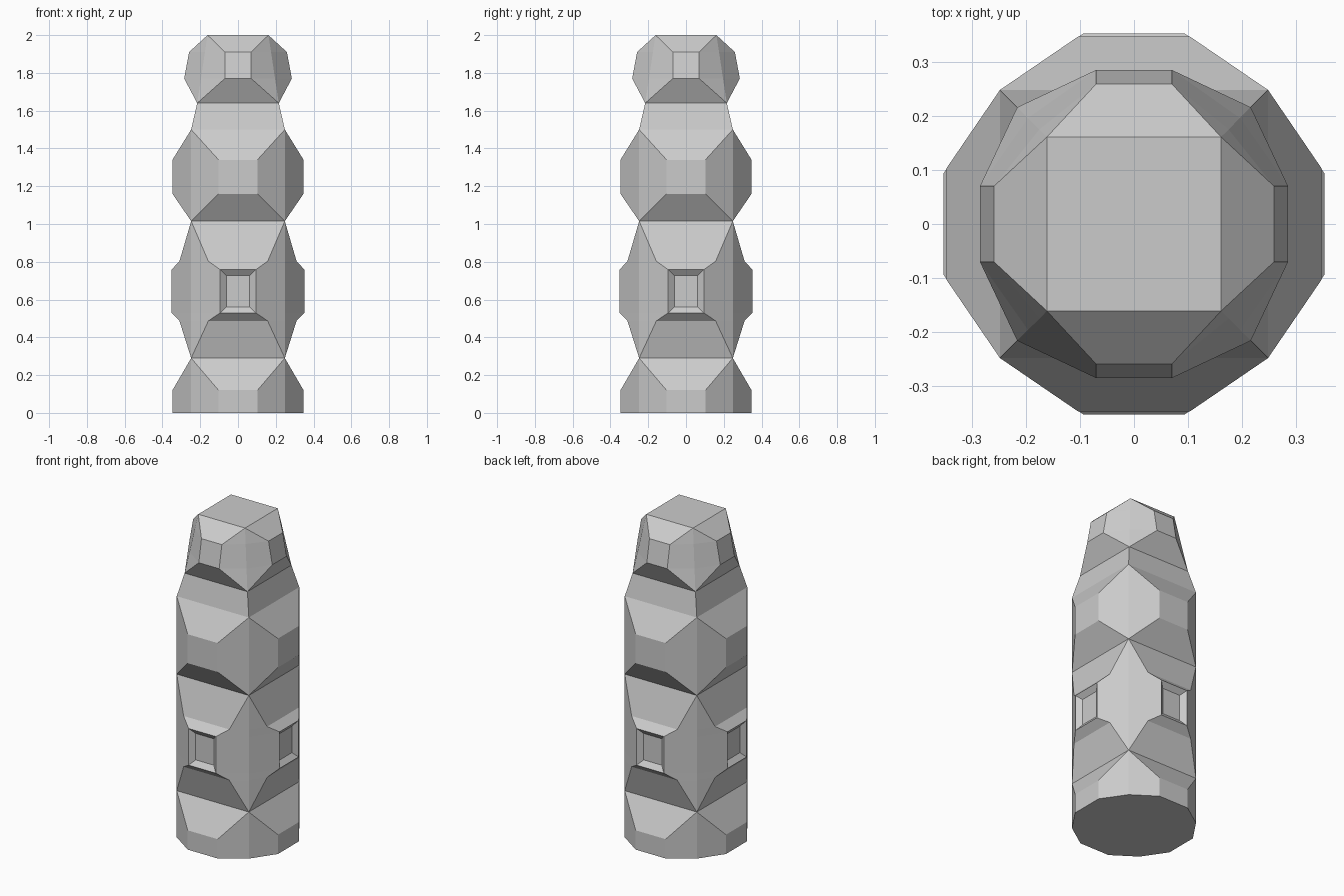
import bpy, bmesh

if "Cube" in bpy.data.objects:
    bpy.data.objects.remove(bpy.data.objects["Cube"])

# Cross-sections: z, corner half-width, half-width of side flat, distance of side flat
# (flat width equal to the corner gives a plain square section)
SECTIONS = [
    (0.00, 0.248, 0.103, 0.347), (0.12, 0.248, 0.103, 0.347),   # base block
    (0.29, 0.248, 0.248, 0.248),
    (0.487, 0.248, 0.157, 0.310), (0.53, 0.248, 0.094, 0.352),  # knob frame
    (0.758, 0.248, 0.094, 0.352), (0.803, 0.248, 0.157, 0.310),
    (1.015, 0.248, 0.248, 0.248),
    (1.16, 0.248, 0.103, 0.347), (1.34, 0.248, 0.103, 0.347),   # upper block
    (1.50, 0.248, 0.248, 0.248),
    (1.64, 0.216, 0.216, 0.216),                                # neck
    (1.77, 0.196, 0.070, 0.285), (1.91, 0.175, 0.070, 0.259),   # head
    (2.00, 0.161, 0.161, 0.161),
]


def ring(bm, z, c, m, d):
    """Twelve-sided section: one corner and two flat points per quarter."""
    verts = []
    quarter = [(-m, -d), (m, -d), (c, -c)]
    for _ in range(4):
        verts += [bm.verts.new((x, y, z)) for x, y in quarter]
        quarter = [(-y, x) for x, y in quarter]
    return verts


bm = bmesh.new()
rings = [ring(bm, *s) for s in SECTIONS]

# Column walls
knobs = []
for i, (lo, hi) in enumerate(zip(rings, rings[1:])):
    for k in range(12):
        n = (k + 1) % 12
        f = bm.faces.new((lo[k], lo[n], hi[n], hi[k]))
        if i == 4 and k % 3 == 0:
            knobs.append(f)

# End caps
bm.faces.new(rings[0][::-1])
bm.faces.new(rings[-1])

# Shallow pocket in each of the four knobs
bm.normal_update()
bmesh.ops.inset_individual(bm, faces=knobs, thickness=0.045, depth=-0.025)

# Collapse the square sections to true corners
bmesh.ops.remove_doubles(bm, verts=bm.verts, dist=0.0005)
bmesh.ops.recalc_face_normals(bm, faces=bm.faces)

mesh = bpy.data.meshes.new("carved_post")
bm.to_mesh(mesh)
bm.free()
post = bpy.data.objects.new("carved_post", mesh)
bpy.context.collection.objects.link(post)
